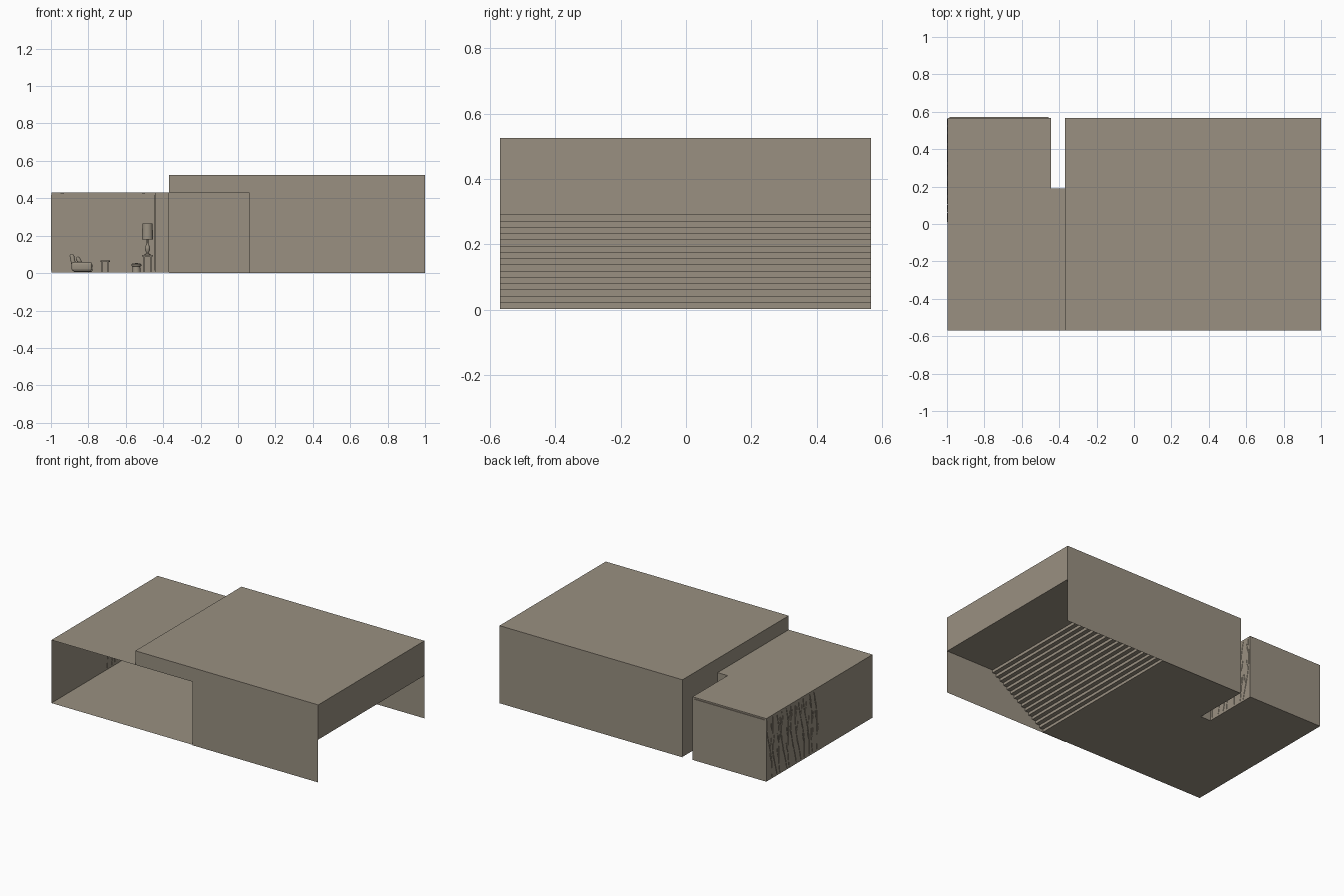
import bpy, bmesh, math, random
from mathutils import Vector

if "Cube" in bpy.data.objects:
    bpy.data.objects.remove(bpy.data.objects["Cube"])

random.seed(4)
mat = bpy.data.materials.new("warm_taupe")
mat.diffuse_color = (0.32, 0.28, 0.22, 1)
mat.use_nodes = True
mat.node_tree.nodes["Principled BSDF"].inputs["Base Color"].default_value = mat.diffuse_color

X0, X1, Y0, Y1 = -0.998, 1.0, -0.57, 0.566
HALL, LOUNGE, NOTCH = -0.37, -0.445, 0.19      # hall left wall, lounge right wall, notch depth
ZL, ZH, ZS = 0.43, 0.525, 0.29                 # lounge ceiling, hall ceiling, platform height
ZF = 0.003
SX0, SX1, N = 0.243, 0.641, 15                 # stair run and riser count


def surface(name, polys):
    """Thin shell made from a few polygons."""
    bm = bmesh.new()
    for p in polys:
        bm.faces.new([bm.verts.new(v) for v in p])
    bmesh.ops.remove_doubles(bm, verts=bm.verts, dist=1e-5)
    return finish(name, bm)


def finish(name, bm, smooth=False):
    me = bpy.data.meshes.new(name)
    bm.to_mesh(me)
    bm.free()
    me.materials.append(mat)
    for p in me.polygons:
        p.use_smooth = smooth
    if smooth:
        me.set_sharp_from_angle(angle=math.radians(40))
    ob = bpy.data.objects.new(name, me)
    bpy.context.collection.objects.link(ob)
    return ob


def flat(x0, x1, y0, y1, z):
    return [(x0, y0, z), (x1, y0, z), (x1, y1, z), (x0, y1, z)]


def wall_x(x, y0, y1, z0, z1):
    return [(x, y0, z0), (x, y1, z0), (x, y1, z1), (x, y0, z1)]


def wall_y(y, x0, x1, z0, z1):
    return [(x0, y, z0), (x1, y, z0), (x1, y, z1), (x0, y, z1)]


def box(name, c, s, bevel=0.0, tilt=0.0):
    bm = bmesh.new()
    bmesh.ops.create_cube(bm, size=1)
    bmesh.ops.scale(bm, vec=s, verts=bm.verts)
    if bevel:
        bmesh.ops.bevel(bm, geom=bm.edges[:], offset=bevel, segments=4, profile=0.5, affect='EDGES')
    ob = finish(name, bm, bevel > 0)
    ob.location = c
    ob.rotation_euler[1] = tilt
    return ob


def lathe(name, c, profile, n=24):
    bm = bmesh.new()
    vs = [bm.verts.new((r, 0, z)) for r, z in profile]
    es = [bm.edges.new(e) for e in zip(vs, vs[1:])]
    bmesh.ops.spin(bm, geom=vs + es, cent=(0, 0, 0), axis=(0, 0, 1), angle=2 * math.pi, steps=n)
    bmesh.ops.remove_doubles(bm, verts=bm.verts, dist=1e-5)
    bmesh.ops.recalc_face_normals(bm, faces=bm.faces)
    ob = finish(name, bm, True)
    ob.location = c
    return ob


# Floors around the notch
surface("floor", [flat(X0, LOUNGE, Y0, Y1, ZF), flat(LOUNGE, HALL, Y0, NOTCH, ZF),
                  flat(HALL, SX0, Y0, Y1, ZF)])

# Lounge ceiling and walls (front side open)
surface("lounge_ceiling", [flat(X0, LOUNGE, Y0, Y1, ZL), flat(LOUNGE, HALL, Y0, NOTCH, ZL)])
surface("lounge_walls", [wall_x(X0, Y0, Y1, ZF, ZL), wall_y(Y1, X0, LOUNGE, ZF, ZL),
                         wall_x(LOUNGE, NOTCH, Y1, ZF, ZL), wall_y(NOTCH, LOUNGE, HALL, ZF, ZL)])

# Tall hall shell: the front wall has an opening on the left
surface("hall_ceiling", [flat(HALL, X1, Y0, Y1, ZH)])
surface("hall_walls", [
    [(0.06, Y0, 0), (X1, Y0, 0), (X1, Y0, ZH), (HALL, Y0, ZH), (HALL, Y0, ZL), (0.06, Y0, ZL)],
    wall_y(Y1, HALL, X1, 0, ZH),
    wall_x(X1, Y0, Y1, ZS, ZH),
    wall_x(HALL, Y0, NOTCH, ZL, ZH),
    wall_x(HALL, NOTCH, Y1, ZF, ZH)])

# Full-width stairs and upper platform, open underneath
rise, run = (ZS - ZF) / N, (SX1 - SX0) / (N - 1)
steps = []
for i in range(N):
    x, z = SX0 + i * run, ZF + i * rise
    steps.append(wall_x(x, Y0, Y1, z, z + rise))
    steps.append(flat(x, x + run if i < N - 1 else X1, Y0, Y1, z + rise))
surface("stairs", steps)

# Back wall panel standing slightly proud of the lounge
surface("back_panel", [wall_y(0.571, X0 + 0.012, LOUNGE - 0.012, 0.015, 0.42),
                       flat(X0 + 0.012, LOUNGE - 0.012, Y1, 0.571, 0.42)])


def branches(name, x, y0, y1, count):
    """Wavy stems with side twigs, as thin raised strips on a side wall."""
    cu = bpy.data.curves.new(name, 'CURVE')
    cu.dimensions = '3D'
    cu.bevel_depth, cu.bevel_resolution = 0.0016, 0

    def line(pts):
        sp = cu.splines.new('POLY')
        sp.points.add(len(pts) - 1)
        for p, (y, z) in zip(sp.points, pts):
            p.co = (x, min(max(y, y0), y1), z, 1)

    for i in range(count):
        base, ph = y0 + (i + 0.5) * (y1 - y0) / count, random.uniform(0, 6)
        stem = [(base + 0.014 * math.sin(ph + k * 0.4) + 0.004 * (k - 6), 0.015 + k * 0.0335)
                for k in range(13)]
        line(stem)
        for k in (3, 6, 9):
            y, z = stem[k]
            s = random.choice((-1, 1))
            line([(y, z), (y + s * 0.012, z + 0.03), (y + s * 0.018, z + 0.07)])
    tmp = bpy.data.objects.new(name, cu)
    bpy.context.collection.objects.link(tmp)
    bm = bmesh.new()
    bm.from_mesh(bpy.data.meshes.new_from_object(tmp.evaluated_get(bpy.context.evaluated_depsgraph_get())))
    bpy.data.objects.remove(tmp)
    finish(name, bm)


bpy.context.view_layer.update()
branches("left_branch_relief", X0, 0.01, 0.56, 11)
branches("right_branch_relief", LOUNGE, 0.20, 0.56, 7)

# Ceiling downlights
for i in range(4):
    for j in range(6):
        lathe("hall_downlight", (-0.29 + i * 0.385, -0.48 + j * 0.193, ZH - 0.002),
              [(0, 0), (0.008, 0), (0.008, 0.0015), (0, 0.0015)], 12)
for x in (-0.94, -0.505):
    for y in (-0.4, -0.1, 0.2, 0.48):
        lathe("lounge_downlight", (x, y, ZL - 0.005),
              [(0, 0), (0.009, 0), (0.009, 0.004), (0, 0.004)], 12)

# Armchair facing right
cy = 0.24
box("armchair_base", (-0.83, cy, 0.018), (0.105, 0.12, 0.022), 0.008)
box("armchair_seat", (-0.825, cy, 0.038), (0.095, 0.08, 0.022), 0.009)
box("armchair_back", (-0.882, cy, 0.062), (0.024, 0.115, 0.082), 0.011, -0.2)
box("armchair_cushion", (-0.85, cy, 0.066), (0.022, 0.06, 0.046), 0.01, -0.5)
for s in (-1, 1):
    box("armchair_arm", (-0.835, cy + s * 0.055, 0.035), (0.11, 0.024, 0.046), 0.0115)

# Small side table: round top on four legs
lathe("side_table_top", (-0.71, 0.27, 0.06), [(0, 0), (0.026, 0), (0.026, 0.007), (0, 0.007)])
for sx in (-1, 1):
    for sy in (-1, 1):
        box("side_table_leg", (-0.71 + sx * 0.016, 0.27 + sy * 0.016, 0.032), (0.005, 0.005, 0.058))

# Stool
lathe("stool_seat", (-0.543, 0.25, 0.034),
      [(0, 0), (0.022, 0), (0.026, 0.004), (0.026, 0.013), (0.021, 0.018), (0, 0.019)])
lathe("stool_base", (-0.543, 0.25, ZF), [(0, 0), (0.023, 0), (0.02, 0.031), (0, 0.031)])

# Lamp table and table lamp by the right wall
lx, ly = -0.484, 0.42
box("lamp_table_top", (lx, ly, 0.092), (0.058, 0.08, 0.008))
for sx in (-1, 1):
    for sy in (-1, 1):
        box("lamp_table_leg", (lx + sx * 0.018, ly + sy * 0.032, 0.0455), (0.007, 0.007, 0.085))
lathe("lamp_base", (lx, ly, 0.096),
      [(0, 0), (0.015, 0), (0.015, 0.005), (0.006, 0.012), (0.014, 0.03), (0.014, 0.042),
       (0.005, 0.062), (0.004, 0.09), (0, 0.09)])
lathe("lamp_shade", (lx, ly, 0.18), [(0.03, 0), (0.027, 0.085), (0.0255, 0.085), (0.0285, 0), (0.03, 0)])
